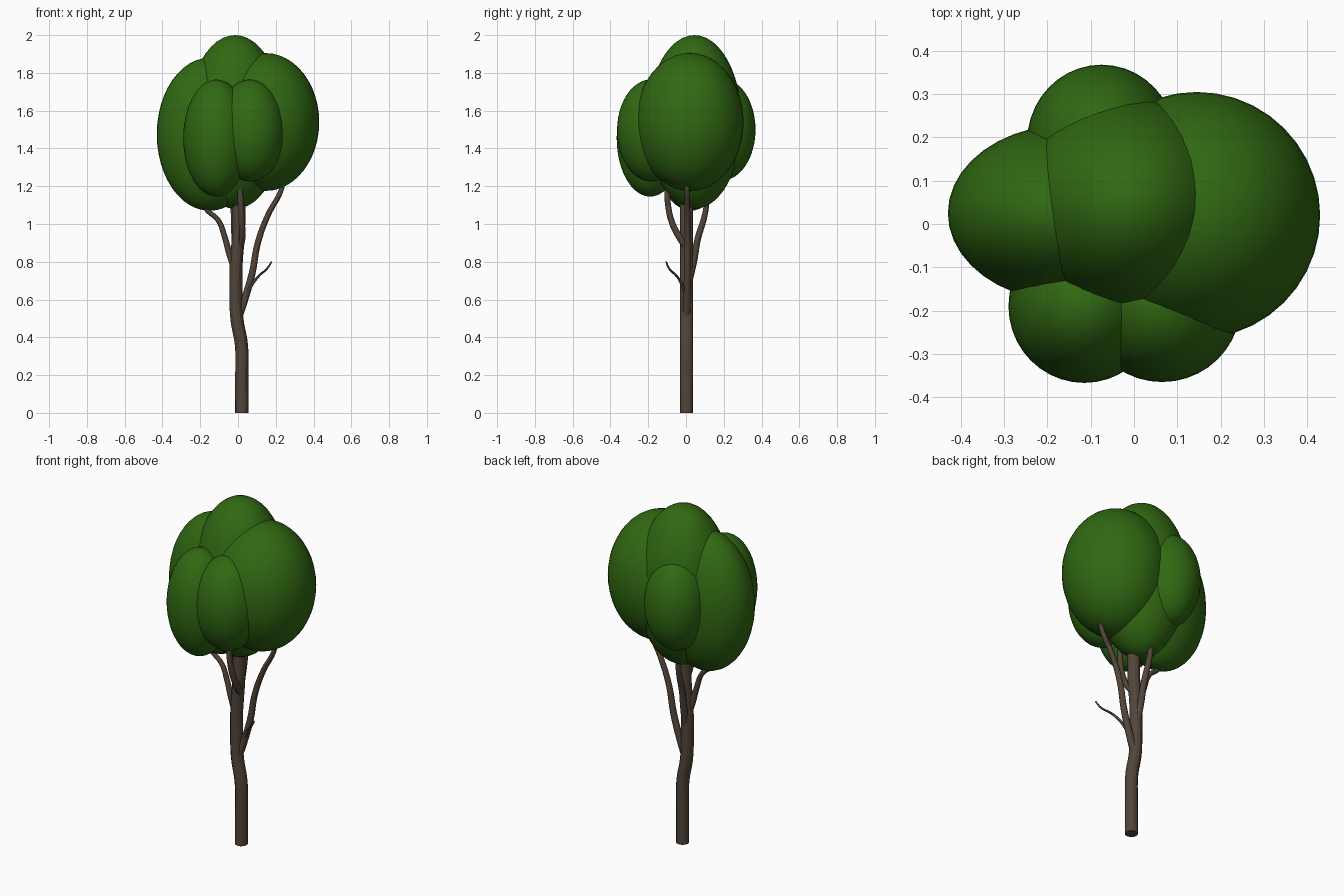
import bpy

if "Cube" in bpy.data.objects:
    bpy.data.objects.remove(bpy.data.objects["Cube"])


def material(name, rgb):
    m = bpy.data.materials.new(name)
    m.diffuse_color = (*rgb, 1)
    m.use_nodes = True
    m.node_tree.nodes["Principled BSDF"].inputs["Base Color"].default_value = m.diffuse_color
    return m


bark = material("bark", (0.085, 0.06, 0.042))
leaf = material("leaf", (0.03, 0.14, 0.006))


def limb(name, points, r0, r1):
    """Tapered smooth tube through the given points."""
    cu = bpy.data.curves.new(name, 'CURVE')
    cu.dimensions = '3D'
    cu.bevel_depth = 1.0
    cu.bevel_resolution = 4
    cu.resolution_u = 6
    cu.use_fill_caps = True
    sp = cu.splines.new('BEZIER')
    sp.bezier_points.add(len(points) - 1)
    for i, (bp, co) in enumerate(zip(sp.bezier_points, points)):
        bp.co = co
        bp.handle_left_type = bp.handle_right_type = 'AUTO'
        bp.radius = r0 + (r1 - r0) * i / (len(points) - 1)
    cu.materials.append(bark)
    ob = bpy.data.objects.new(name, cu)
    bpy.context.collection.objects.link(ob)
    bpy.ops.object.select_all(action='DESELECT')
    ob.select_set(True)
    bpy.context.view_layer.objects.active = ob
    bpy.ops.object.convert(target='MESH')
    bpy.ops.object.shade_smooth_by_angle()


def foliage(name, centre, radii):
    """Smooth ellipsoid clump of leaves."""
    bpy.ops.mesh.primitive_uv_sphere_add(segments=40, ring_count=24, location=centre)
    ob = bpy.context.object
    ob.name = name
    ob.scale = radii
    bpy.ops.object.transform_apply(location=False, rotation=False, scale=True)
    bpy.ops.object.shade_smooth()
    ob.data.materials.append(leaf)


# Trunk with a gentle bend
limb("trunk", [(.02, .003, 0), (.02, .003, .18), (.018, .003, .36), (-.006, .003, .5),
               (-.011, .003, .65), (-.009, .003, .8), (.003, .003, .95), (.003, .003, 1.25)],
     .035, .034)

# Branches reaching into the crown
limb("left_branch", [(-.01, 0, .74), (-.045, 0, .84), (-.07, 0, .93), (-.105, 0, 1.02),
                     (-.17, 0, 1.08), (-.19, 0, 1.12)], .018, .011)
limb("right_branch", [(.0, .003, .5), (.035, .005, .6), (.075, .007, .74), (.105, .008, .9),
                      (.16, .008, 1.05), (.225, .005, 1.17), (.24, .005, 1.22)], .021, .012)
limb("front_branch", [(.012, 0, .88), (.022, -.035, .93), (.02, -.075, 1.01),
                      (.015, -.095, 1.1), (.01, -.1, 1.2)], .019, .015)
limb("back_branch", [(-.01, .01, .68), (-.014, .04, .8), (-.018, .062, .92),
                     (-.022, .095, 1.03), (-.025, .108, 1.1), (-.025, .11, 1.2)], .02, .013)
limb("twig", [(.04, 0, .62), (.075, -.022, .68), (.11, -.05, .725),
              (.155, -.09, .765), (.178, -.105, .8)], .009, .004)

# Crown clumps
clumps = {
    "foliage_top": ((-.015, .045, 1.54), (.255, .25, .46)),
    "foliage_right": ((.145, .02, 1.54), (.285, .285, .365)),
    "foliage_left": ((-.15, .025, 1.475), (.28, .205, .405)),
    "foliage_front_left": ((-.115, -.19, 1.455), (.175, .177, .31)),
    "foliage_front_right": ((.065, -.185, 1.495), (.182, .18, .27)),
    "foliage_back": ((-.075, .19, 1.5), (.172, .178, .27)),
}
for name, (centre, radii) in clumps.items():
    foliage(name, centre, radii)
